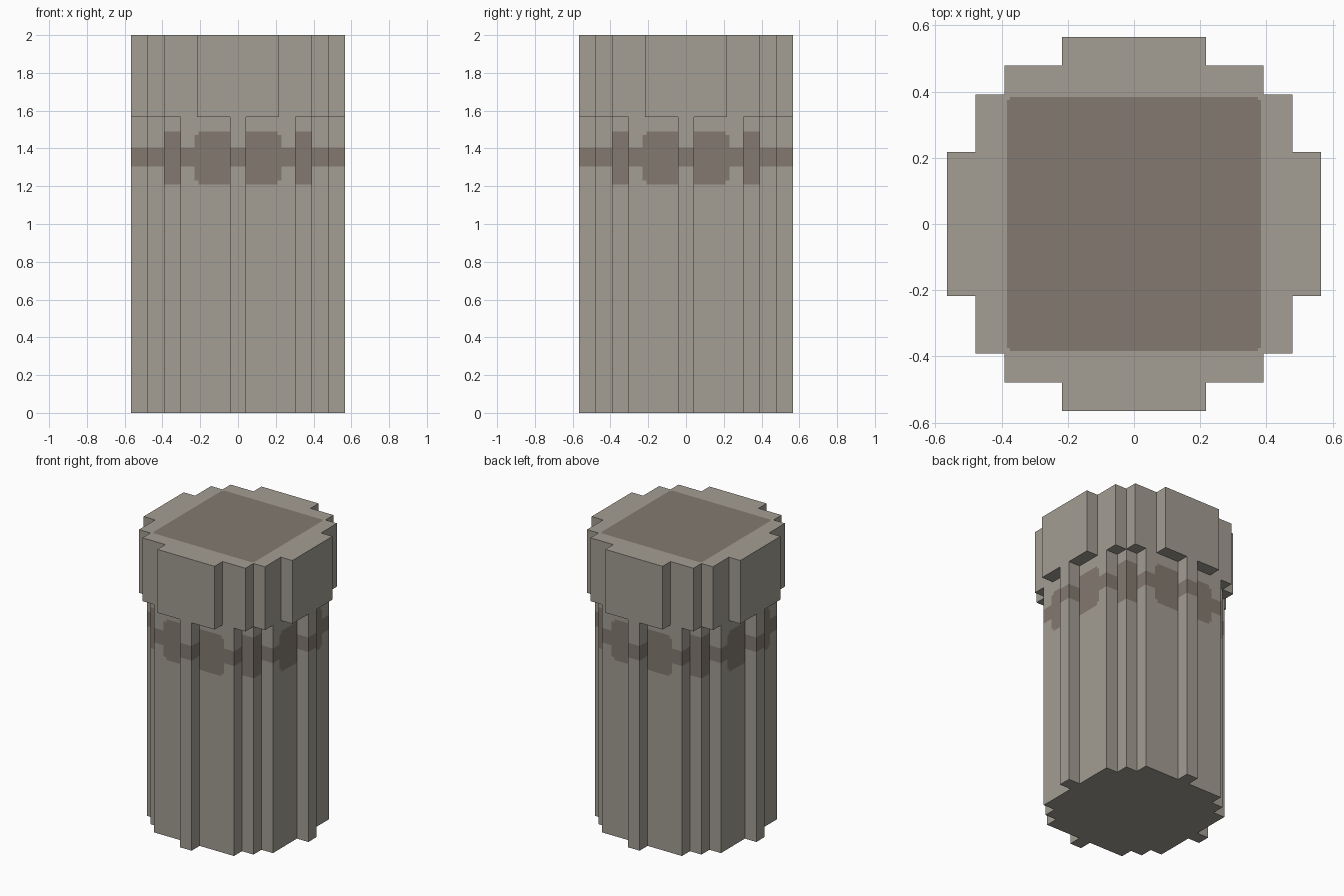
import bpy, bmesh
from mathutils import Vector

cube = bpy.data.objects.get("Cube")
if cube:
    bpy.data.objects.remove(cube, do_unlink=True)

U = 2 / 23             # block size: 13 x 13 x 23 blocks
SPLIT = 18 * U         # height where the shaft meets the cap


def material(name, rgb):
    m = bpy.data.materials.new(name)
    m.use_nodes = True
    m.diffuse_color = (*rgb, 1)
    m.node_tree.nodes["Principled BSDF"].inputs["Base Color"].default_value = (*rgb, 1)
    return m


MATS = [material("light_stone", (0.366, 0.342, 0.292)),
        material("dark_stone", (0.227, 0.195, 0.162))]


def outline(quarter):
    """Turn a quarter profile (in blocks) four times into a closed loop."""
    pts, q = [], quarter
    for _ in range(4):
        pts += q
        q = [(y, -x) for x, y in q]
    return [(x * U, y * U) for x, y in reversed(pts)]


def prism(quarter, z0, z1):
    """Side walls of the stepped outline, plus its lower and upper rings."""
    bm = bmesh.new()
    pts = outline(quarter)
    low = [bm.verts.new((x, y, z0)) for x, y in pts]
    top = [bm.verts.new((x, y, z1)) for x, y in pts]
    for i in range(len(pts)):
        j = (i + 1) % len(pts)
        bm.faces.new((low[i], low[j], top[j], top[i]))
    return bm, low, top


def cut(bm, axis, value, pick):
    """Slice the picked faces with an axis-aligned plane."""
    faces = [f for f in bm.faces if pick(f)]
    edges = {e for f in faces for e in f.edges}
    verts = {v for f in faces for v in f.verts}
    co, no = Vector((0, 0, 0)), Vector((0, 0, 0))
    co[axis], no[axis] = value, 1
    bmesh.ops.bisect_plane(bm, geom=faces + list(edges) + list(verts),
                           plane_co=co, plane_no=no, dist=1e-5)
    bm.normal_update()


def finish(bm, name, is_dark):
    for f in bm.faces:
        f.material_index = int(is_dark(f))
    mesh = bpy.data.meshes.new(name)
    bm.to_mesh(mesh)
    bm.free()
    for m in MATS:
        mesh.materials.append(m)
    obj = bpy.data.objects.new(name, mesh)
    bpy.context.collection.objects.link(obj)


# Shaft: stepped column with a one-block rib on each side
bm, low, top = prism([(.5, 6.5), (.5, 5.5), (3.5, 5.5), (3.5, 4.5), (4.5, 4.5),
                      (4.5, 3.5), (5.5, 3.5), (5.5, .5), (6.5, .5)], 0, SPLIT)
bm.faces.new(list(reversed(low)))
bm.normal_update()

# Dark band: cut the walls at the band heights and at the block ends
for z in (1.21, 1.23, 1.305, 1.405, 1.47, 1.49):
    cut(bm, 2, z, lambda f: abs(f.normal.z) < .5)
for axis in (0, 1):
    for t in (-.23, -.21, .21, .23):
        cut(bm, axis, t, lambda f: abs(f.normal.z) < .5
            and 1.21 < f.calc_center_median().z < 1.49)


def band(f):
    c = f.calc_center_median()
    if abs(f.normal.z) > .5 or not 1.21 < c.z < 1.49:
        return False
    if 1.305 < c.z < 1.405:
        return True
    t = abs(c.x) if abs(f.normal.y) > .5 else abs(c.y)
    if 3.5 * U < t < 4.5 * U:
        return True
    # wide blocks with clipped outer corners
    return .5 * U < t < (.23 if 1.23 < c.z < 1.47 else .21)


finish(bm, "shaft", band)

# Cap: wider stepped block
bm, low, top = prism([(2.5, 6.5), (2.5, 5.5), (4.5, 5.5), (4.5, 4.5),
                      (5.5, 4.5), (5.5, 2.5), (6.5, 2.5)], SPLIT, 2)
bm.faces.new(top)

# Underside ledges where the cap overhangs the shaft
for x0, x1, y0, y1 in ((.5, 2.5, 5.5, 6.5), (3.5, 4.5, 4.5, 5.5),
                       (5.5, 6.5, .5, 2.5), (4.5, 5.5, 3.5, 4.5)):
    for sx in (-1, 1):
        for sy in (-1, 1):
            ring = [(x0, y0), (x0, y1), (x1, y1), (x1, y0)]
            if sx * sy < 0:
                ring.reverse()
            bm.faces.new([bm.verts.new((sx * x * U, sy * y * U, SPLIT)) for x, y in ring])
bmesh.ops.remove_doubles(bm, verts=bm.verts, dist=1e-5)
bm.normal_update()

# Dark square panel on top with tiny notched corners
for axis in (0, 1):
    for t in (-.384, -.375, .375, .384):
        cut(bm, axis, t, lambda f: f.normal.z > .5)


def panel(f):
    c = f.calc_center_median()
    a, b = sorted((abs(c.x), abs(c.y)))
    return f.normal.z > .5 and b < .384 and a < .375


finish(bm, "cap", panel)
